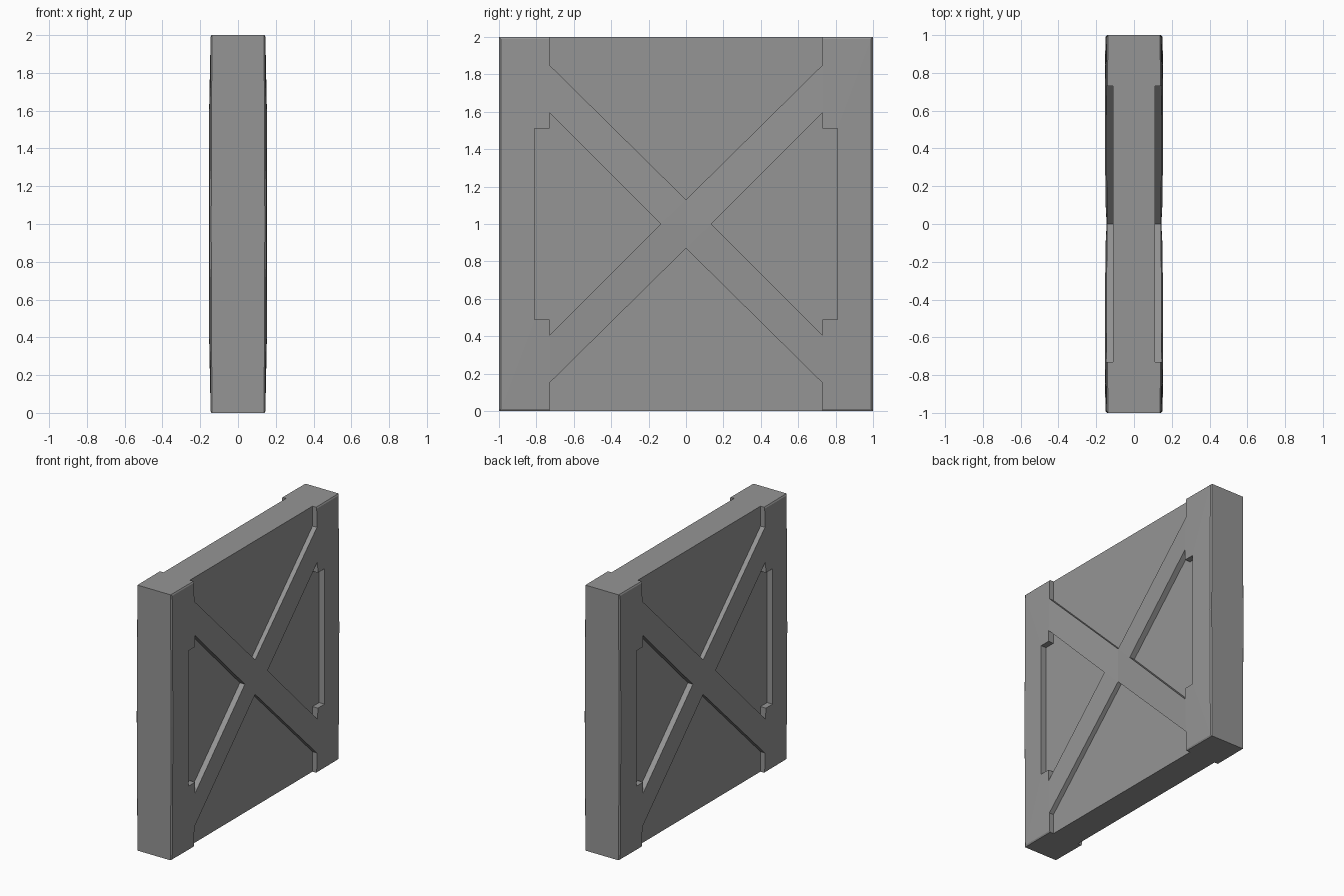
import bpy, bmesh

if "Cube" in bpy.data.objects:
    bpy.data.objects.remove(bpy.data.objects["Cube"])

FLOOR = 0.11   # half thickness of the recessed panel

# One eighth of the panel: named outline points as (y, z from centre, raised x)
P = {
    "A": (0, 0, .145), "B": (0, .13, .143), "C": (.135, 0, .152),      # brace crossing
    "D": (.73, .85, .147), "E": (.73, .595, .153), "F": (.73, .51, .154),
    "G": (.81, .51, .154), "H": (.81, 0, .154),                        # post notch
    "i": (.99, 0, .151), "j": (.99, .99, .145), "k": (.73, .99, .145), # bevel start
    "I": (1, 0, .142), "J": (1, 1, .138), "K": (.73, 1, .140),         # outer rim
    "T": (0, 1, FLOOR),
}

bm = bmesh.new()
cache = {}


def vert(name, level):
    """level r = raised surface, f = recessed floor, m = mid plane"""
    y, z, x = P[name]
    x = {"r": x, "f": FLOOR, "m": 0.0}[level]
    key = (name, level)
    if key not in cache:
        cache[key] = bm.verts.new((x, y, z))
    return cache[key]


def face(spec):
    return bm.faces.new([vert(s[0], s[1]) for s in spec.split()])


# Raised cross brace and post
for loop in ("ACB", "BCED", "DEjk", "EFGj", "GHij", "kjJK", "iIJj"):
    face(" ".join(n + "r" for n in loop))

# Recessed panel faces
top = face("Df Kf Tf Bf")
face("Cf Hf Gf Ff Ef")

# Step walls between raised and recessed surfaces
for a, b in ("BD", "CE", "EF", "FG", "GH"):
    face(f"{a}r {b}r {b}f {a}f")
face("Dr kr Kr Kf Df")

# Outer edges down to the mid plane
face("Ir Jr Jm Im")
face("Jr Kr Kf Km Jm")
face("Kf Tf Tm Km")

bmesh.ops.recalc_face_normals(bm, faces=bm.faces)
top.normal_update()
if top.normal.x < 0:
    bmesh.ops.reverse_faces(bm, faces=bm.faces)

mesh = bpy.data.meshes.new("braced_wall_panel")
bm.to_mesh(mesh)
bm.free()
panel = bpy.data.objects.new("braced_wall_panel", mesh)
bpy.context.collection.objects.link(panel)
panel.location.z = 1

# Dark grey finish
grey = bpy.data.materials.new("dark_grey")
grey.diffuse_color = (0.3, 0.3, 0.3, 1)
grey.use_nodes = True
grey.node_tree.nodes["Principled BSDF"].inputs["Base Color"].default_value = grey.diffuse_color
mesh.materials.append(grey)

# Mirror to all eight octants
mirror = panel.modifiers.new("mirror", "MIRROR")
mirror.use_axis = (True, True, True)
mirror.merge_threshold = 0.0005
